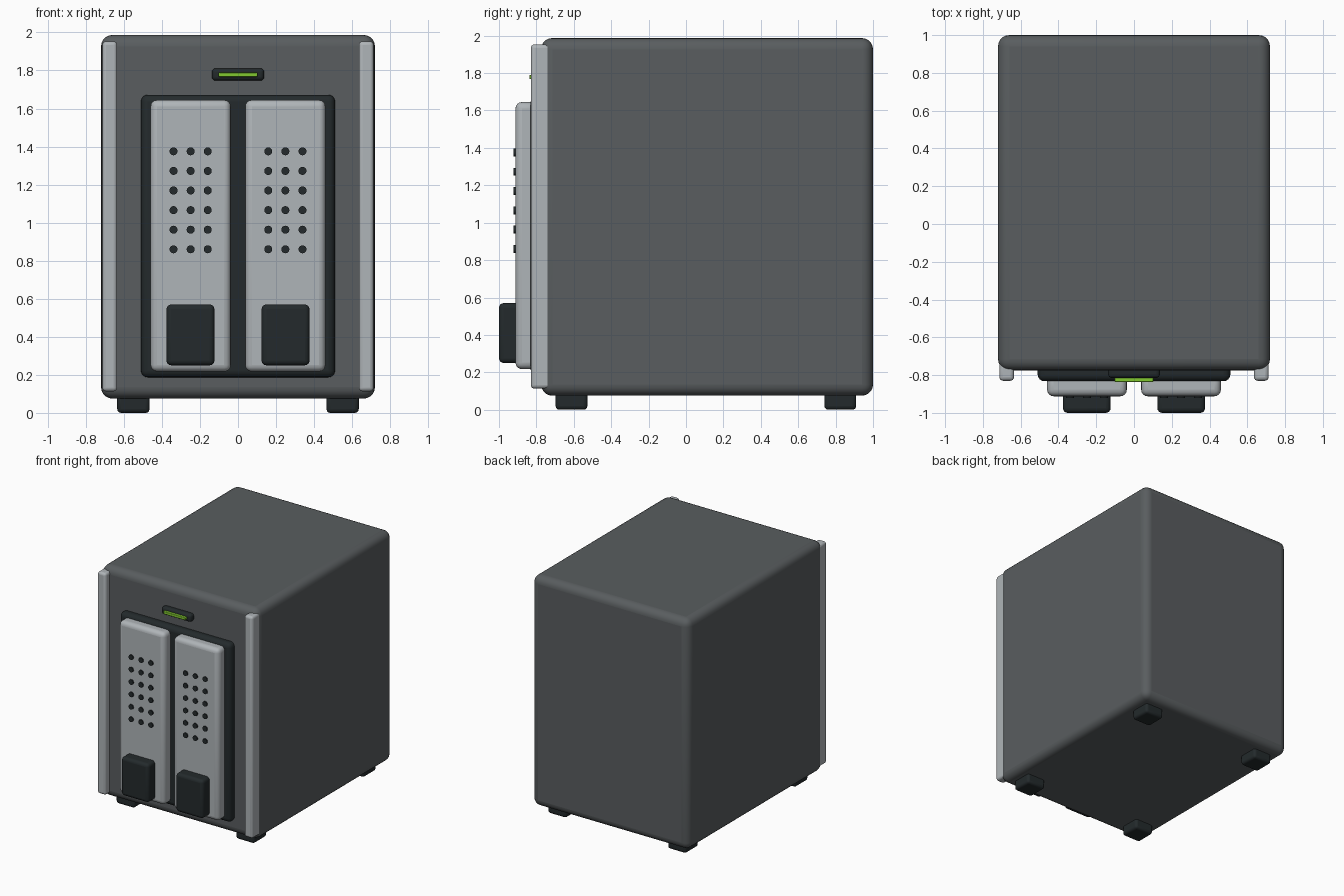
import bpy, math

if "Cube" in bpy.data.objects:
    bpy.data.objects.remove(bpy.data.objects["Cube"])

def mat(name, rgb):
    m = bpy.data.materials.new(name)
    m.diffuse_color = (*rgb, 1)
    m.use_nodes = True
    m.node_tree.nodes["Principled BSDF"].inputs["Base Color"].default_value = m.diffuse_color
    return m

SHELL = mat("shell_grey", (0.10, 0.11, 0.115))
SILVER = mat("silver", (0.43, 0.46, 0.48))
DARK = mat("dark_plastic", (0.017, 0.023, 0.025))
GREEN = mat("green_light", (0.22, 0.58, 0.03))

def finish(ob, name, material):
    ob.name = name
    ob.data.materials.append(material)
    bpy.ops.object.shade_smooth_by_angle(angle=math.radians(35))
    return ob

def box(name, x, y, z, material, r=0.0, seg=4):
    """Rounded box from (min, max) ranges on each axis."""
    bpy.ops.mesh.primitive_cube_add(size=1, location=[sum(a) / 2 for a in (x, y, z)])
    ob = bpy.context.object
    ob.scale = [a[1] - a[0] for a in (x, y, z)]
    bpy.ops.object.transform_apply(location=False, rotation=False, scale=True)
    if r:
        b = ob.modifiers.new("round", "BEVEL")
        b.width, b.segments = r, seg
    return finish(ob, name, material)

# Main enclosure
box("case", (-0.72, 0.72), (-0.775, 1.0), (0.075, 1.987), SHELL, 0.06, 5)

# Front bay panel behind the trays
box("bay_panel", (-0.51, 0.51), (-0.832, -0.72), (0.187, 1.672), DARK, 0.035)

# Status light in its bezel
box("light_bezel", (-0.137, 0.137), (-0.815, -0.74), (1.747, 1.811), DARK, 0.02)
box("status_light", (-0.102, 0.102), (-0.837, -0.79), (1.767, 1.790), GREEN, 0.004, 2)

for side, s in (("left", -1), ("right", 1)):
    def span(a, b):
        return tuple(sorted((s * a, s * b)))

    # Vertical trim rail
    box(f"{side}_rail", span(0.635, 0.713), (-0.83, -0.72), (0.113, 1.953), SILVER, 0.02)

    # Drive tray and its latch
    box(f"{side}_tray", span(0.038, 0.46), (-0.912, -0.80), (0.217, 1.645), SILVER, 0.035)
    box(f"{side}_latch", span(0.124, 0.376), (-1.0, -0.88), (0.25, 0.57), DARK, 0.025)

    # Grid of vent holes on the tray
    for i in range(3):
        for j in range(6):
            bpy.ops.mesh.primitive_cylinder_add(
                vertices=20, radius=0.021, depth=0.03,
                location=(s * 0.249 + (i - 1) * 0.09, -0.906, 0.86 + j * 0.103),
                rotation=(math.pi / 2, 0, 0))
            finish(bpy.context.object, f"{side}_vent_{i}_{j}", DARK)

    # Feet
    for end, y in (("front", -0.612), ("back", 0.825)):
        box(f"{end}_{side}_foot", span(0.465, 0.635), (y - 0.085, y + 0.085),
            (0.0, 0.10), DARK, 0.02, 3)
